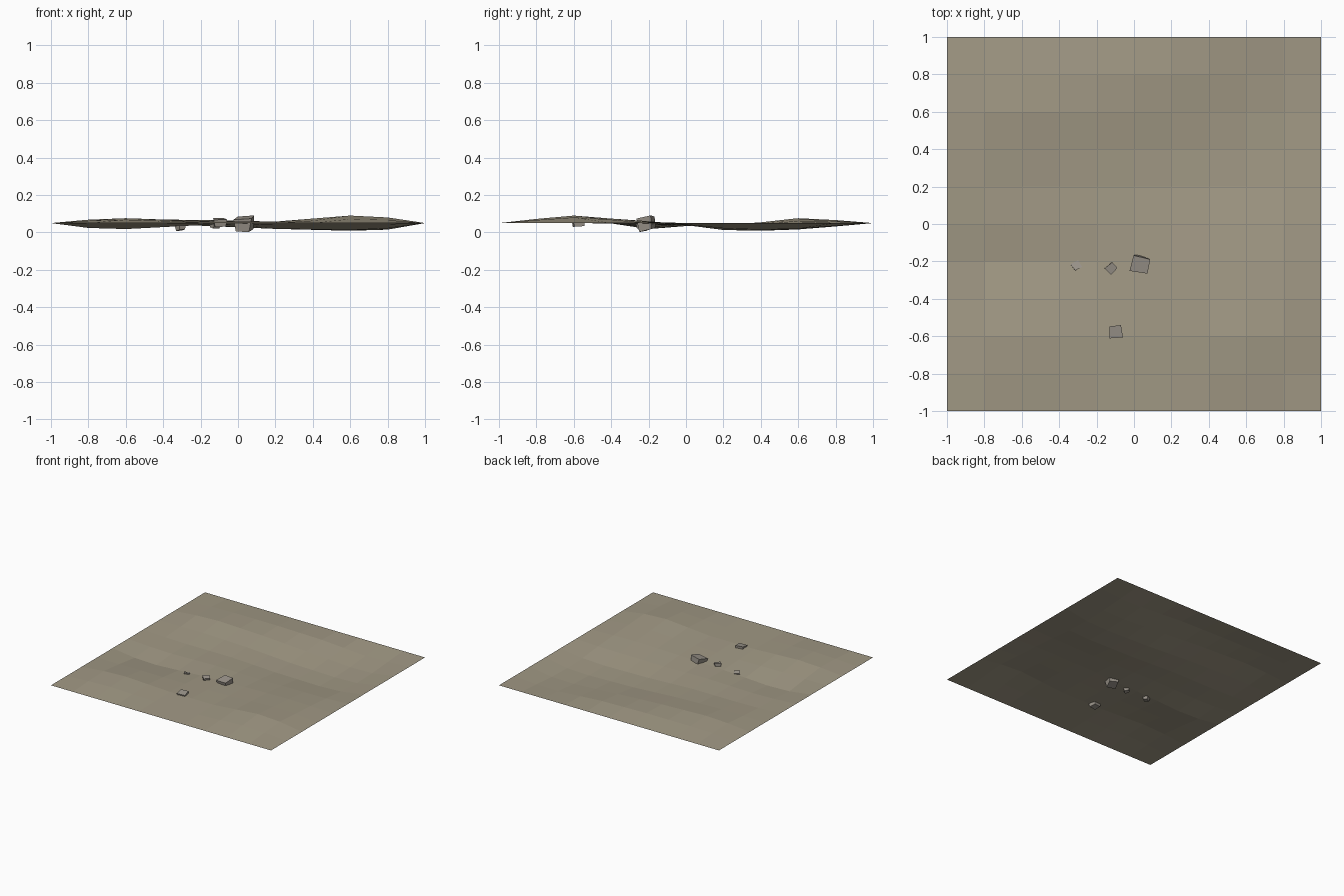
import bpy, bmesh, math, random
from mathutils import Matrix, Vector

if "Cube" in bpy.data.objects:
    bpy.data.objects.remove(bpy.data.objects["Cube"])

random.seed(4)


def material(name, rgb):
    m = bpy.data.materials.new(name)
    m.diffuse_color = (*rgb, 1)
    m.use_nodes = True
    m.node_tree.nodes["Principled BSDF"].inputs["Base Color"].default_value = m.diffuse_color
    return m


def add_object(name, bm, mat):
    me = bpy.data.meshes.new(name)
    bm.to_mesh(me)
    bm.free()
    ob = bpy.data.objects.new(name, me)
    bpy.context.collection.objects.link(ob)
    me.materials.append(mat)
    return ob


earth = material("earth", (0.36, 0.32, 0.235))
stone = material("stone", (0.33, 0.30, 0.26))

# Terrain height profiles (hundredths), from y = -0.8 to 0.8, at chosen x positions
EDGE = [5] * 9
profiles = [
    (-1.0, EDGE),
    (-0.8, [6.2, 6.8, 4.8, 2.4, 3.9, 4.0, 5.2, 6.8, 6.2]),
    (-0.6, [6.8, 7.6, 5.0, 1.8, 3.4, 3.6, 5.4, 7.6, 6.6]),
    (-0.2, [5.4, 5.8, 4.8, 3.9, 4.3, 3.6, 4.2, 6.2, 6.6]),
    (0.2, [5.4, 5.8, 5.6, 5.2, 3.8, 1.9, 1.9, 4.0, 5.8]),
    (0.6, [7.2, 9.0, 7.4, 6.0, 4.0, 1.3, 0.9, 1.6, 3.2]),
    (0.8, [6.6, 8.0, 6.8, 5.6, 4.2, 2.2, 1.5, 2.0, 3.5]),
    (1.0, EDGE),
]


def height(x, y):
    j = round((y + 0.8) / 0.2)
    if j < 0 or j > 8:
        return 0.05
    for (xa, a), (xb, b) in zip(profiles, profiles[1:]):
        if x <= xb + 1e-4:
            t = (x - xa) / (xb - xa)
            return (a[j] + (b[j] - a[j]) * t) / 100


bm = bmesh.new()
bmesh.ops.create_grid(bm, x_segments=10, y_segments=10, size=1)
for v in bm.verts:
    v.co.z = height(v.co.x, v.co.y)
add_object("ground_patch", bm, earth)


# Rocks: tapered, slightly irregular blocks half sunk into the ground
def rock(name, loc, size, turn, tilt):
    bm = bmesh.new()
    bmesh.ops.create_cube(bm, size=1)
    for v in bm.verts:
        taper = 0.95 if v.co.z > 0 else 0.8
        v.co = Vector((v.co.x * taper * size[0], v.co.y * taper * size[1], v.co.z * size[2]))
        v.co += Vector([random.uniform(-0.08, 0.08) * s for s in size])
    rot = Matrix.Rotation(math.radians(turn), 4, 'Z') @ Matrix.Rotation(math.radians(tilt), 4, 'X')
    bm.transform(Matrix.Translation(loc) @ rot)
    add_object(name, bm, stone)


rock("rock_large", (0.035, -0.212, 0.046), (0.09, 0.085, 0.066), -14, 12)
rock("rock_front", (-0.1, -0.575, 0.053), (0.073, 0.067, 0.042), 4, 8)
rock("rock_middle", (-0.123, -0.235, 0.045), (0.052, 0.05, 0.04), 42, 10)
rock("rock_small", (-0.307, -0.225, 0.028), (0.043, 0.045, 0.03), 33, -10)
